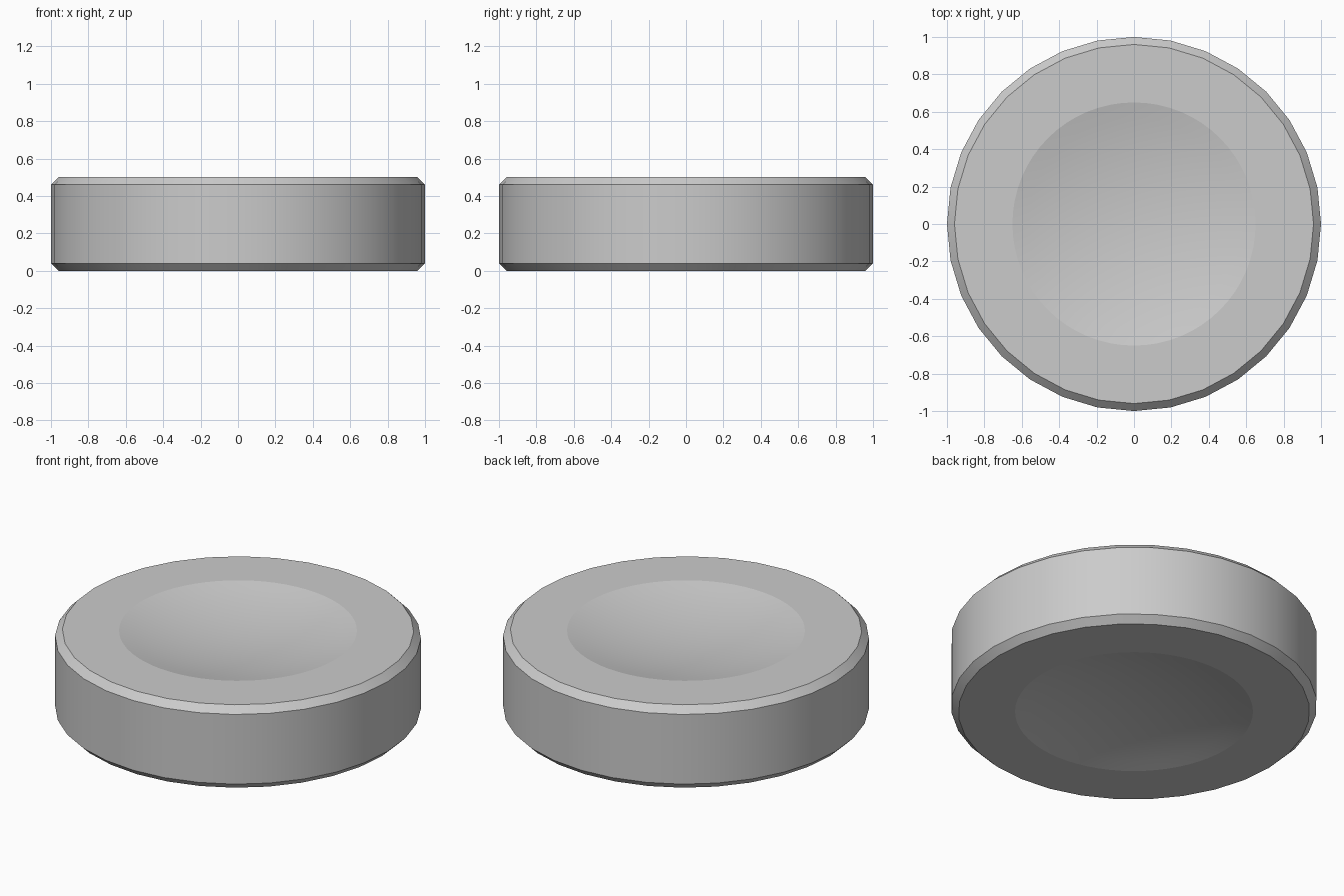
import bpy, bmesh, math

if "Cube" in bpy.data.objects:
    bpy.data.objects.remove(bpy.data.objects["Cube"])

SIDES = 32          # flat sides on the outside
STEPS = SIDES * 2   # finer rounding for the dished faces
R, H, CH = 1.0, 0.5, 0.04
DISH_R, DISH_D = 0.65, 0.08

# spherical dish profile, from near the centre out to its rim
ball = (DISH_R ** 2 + DISH_D ** 2) / (2 * DISH_D)
dish = []
for i in range(1, 9):
    r = DISH_R * i / 8
    dish.append((r, DISH_D - (ball - math.sqrt(ball ** 2 - r ** 2))))

# profile from bottom centre to top centre: dish, chamfered wall, dish
profile = dish + [(R - CH, 0), (R, CH), (R, H - CH), (R - CH, H)]
profile += [(r, H - d) for r, d in reversed(dish)]

bm = bmesh.new()


def ring(r, z):
    verts = []
    for k in range(STEPS):
        # outer rings follow a 32-sided polygon, dishes are round
        f = math.cos(math.pi / SIDES) if (k % 2 and r > DISH_R + 0.01) else 1
        a = math.tau * k / STEPS
        verts.append(bm.verts.new((r * f * math.cos(a), r * f * math.sin(a), z)))
    return verts


rings = [ring(r, z) for r, z in profile]
for lo, hi in zip(rings, rings[1:]):
    for k in range(STEPS):
        n = (k + 1) % STEPS
        bm.faces.new((lo[k], lo[n], hi[n], hi[k]))

# dish centres
for edge, z in ((rings[0], DISH_D), (rings[-1], H - DISH_D)):
    c = bm.verts.new((0, 0, z))
    for k in range(STEPS):
        bm.faces.new((edge[k], edge[(k + 1) % STEPS], c))
bmesh.ops.recalc_face_normals(bm, faces=bm.faces[:])

# smooth shading with crisp chamfers and dish rims
for f in bm.faces:
    f.smooth = True
n_dish = len(dish)
for i in (n_dish - 1, n_dish, n_dish + 1, n_dish + 2, n_dish + 3, n_dish + 4):
    for k in range(STEPS):
        e = bm.edges.get((rings[i][k], rings[i][(k + 1) % STEPS]))
        e.smooth = False

mesh = bpy.data.meshes.new("dished_puck")
bm.to_mesh(mesh)
bm.free()
bpy.context.collection.objects.link(bpy.data.objects.new("dished_puck", mesh))
